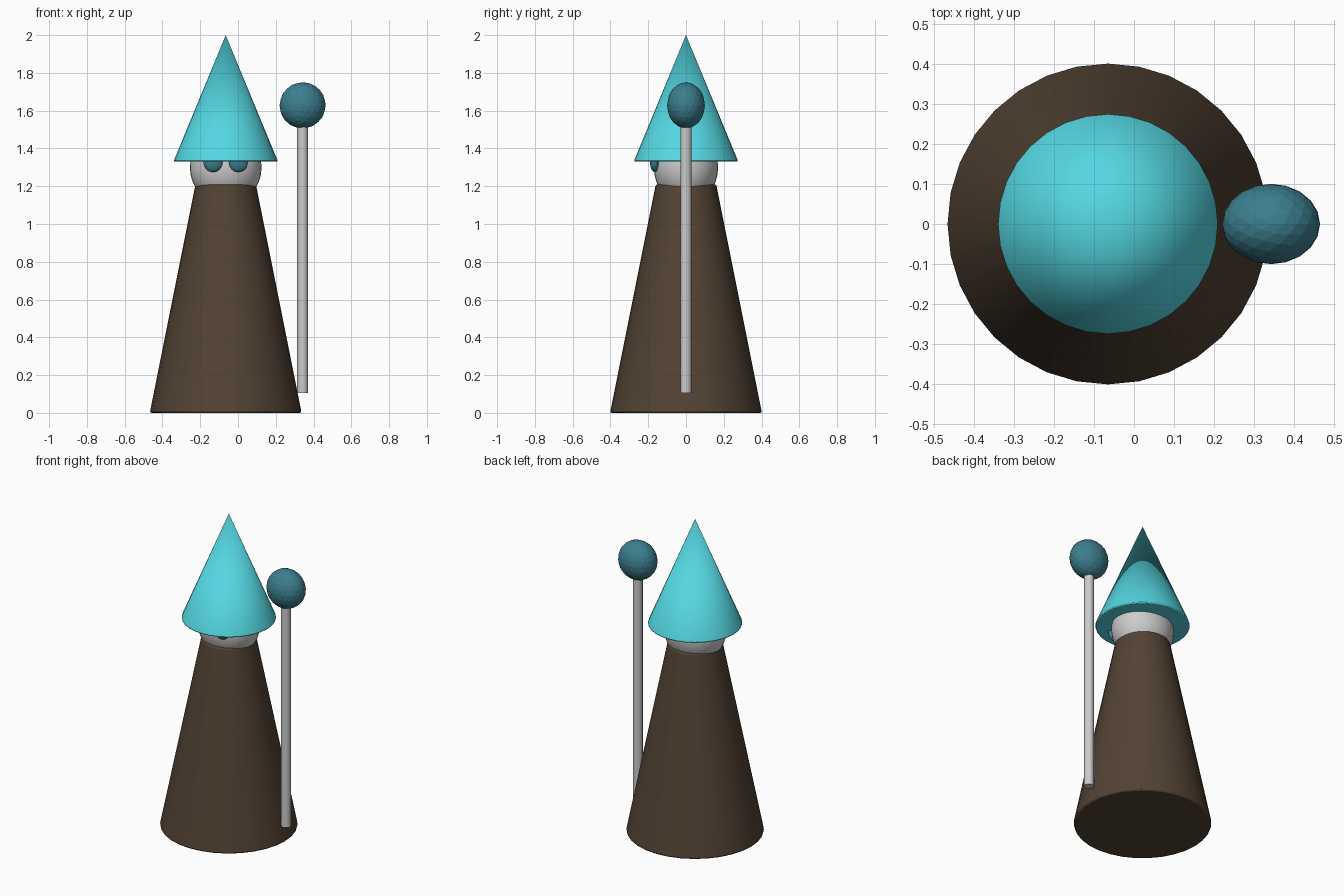
import bpy
from math import radians

if "Cube" in bpy.data.objects:
    bpy.data.objects.remove(bpy.data.objects["Cube"])

CX = -0.065  # axis of the robed figure


def material(name, rgb):
    m = bpy.data.materials.new(name)
    m.diffuse_color = (*rgb, 1)
    m.use_nodes = True
    m.node_tree.nodes["Principled BSDF"].inputs["Base Color"].default_value = m.diffuse_color
    return m


robe_brown = material("robe_brown", (0.085, 0.055, 0.034))
hat_cyan = material("hat_cyan", (0.09, 0.68, 0.76))
orb_teal = material("orb_teal", (0.045, 0.21, 0.27))


def finish(name, mat=None, smooth=True, bevel=0):
    ob = bpy.context.object
    ob.name = name
    if mat:
        ob.data.materials.append(mat)
    if smooth:
        bpy.ops.object.shade_smooth_by_angle(angle=radians(30))
    if bevel:
        b = ob.modifiers.new("soft_rim", 'BEVEL')
        b.width, b.segments = bevel, 2
        b.limit_method, b.angle_limit = 'ANGLE', radians(40)
    return ob


def cone(name, r1, r2, z0, z1, x=CX, sides=32, mat=None, bevel=0):
    bpy.ops.mesh.primitive_cone_add(vertices=sides, radius1=r1, radius2=r2, depth=z1 - z0,
                                    location=(x, 0, (z0 + z1) / 2))
    return finish(name, mat, bevel=bevel)


def ellipsoid(name, loc, radii, mat=None):
    bpy.ops.mesh.primitive_uv_sphere_add(segments=32, ring_count=16, radius=1, location=loc)
    bpy.context.object.scale = radii
    bpy.ops.object.transform_apply(location=False, rotation=False, scale=True)
    return finish(name, mat)


# Robe
cone("robe", 0.402, 0.16, 0, 1.21, mat=robe_brown, bevel=0.01)

# Head and eyes
ellipsoid("head", (CX, 0, 1.30), (0.19, 0.17, 0.2))
for side, dx in (("left", -0.067), ("right", 0.067)):
    ellipsoid(side + "_eye", (CX + dx, -0.166, 1.325), (0.05, 0.024, 0.05), orb_teal)

# Pointed hat
cone("hat", 0.277, 0, 1.33, 2.0, mat=hat_cyan, bevel=0.008)

# Staff with faceted orb
cone("staff", 0.029, 0.029, 0.105, 1.55, x=0.342, sides=16)
bpy.ops.mesh.primitive_ico_sphere_add(subdivisions=3, radius=1, location=(0.342, 0, 1.628))
bpy.context.object.scale = (0.122, 0.1, 0.122)
bpy.ops.object.transform_apply(location=False, rotation=False, scale=True)
finish("staff_orb", orb_teal, smooth=False)
